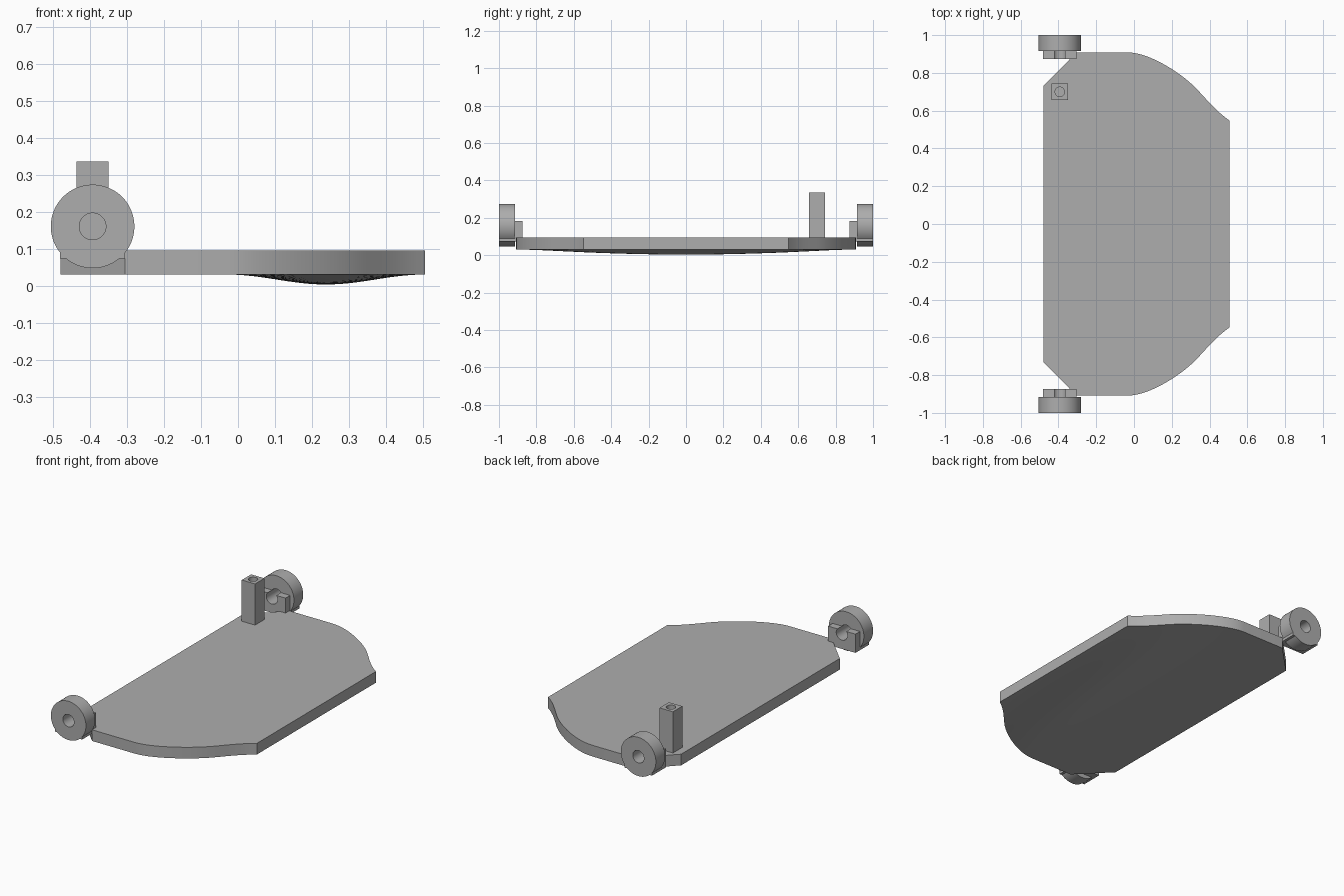
import bpy, bmesh, math
from mathutils import Vector
from mathutils.geometry import interpolate_bezier

if "Cube" in bpy.data.objects:
    bpy.data.objects.remove(bpy.data.objects["Cube"])

grey = bpy.data.materials.new("plain_grey")
grey.use_nodes = True
COLOUR = (0.42, 0.42, 0.42, 1)
grey.diffuse_color = COLOUR
grey.node_tree.nodes["Principled BSDF"].inputs["Base Color"].default_value = COLOUR


def finish(obj, name):
    obj.name = name
    obj.data.materials.clear()
    obj.data.materials.append(grey)
    bpy.ops.object.select_all(action="DESELECT")
    obj.select_set(True)
    bpy.context.view_layer.objects.active = obj
    bpy.ops.object.shade_smooth_by_angle(angle=math.radians(30))


def box(low, high):
    low, high = Vector(low), Vector(high)
    bpy.ops.mesh.primitive_cube_add(size=1, location=(low + high) / 2)
    obj = bpy.context.object
    obj.scale = high - low
    bpy.ops.object.transform_apply(location=False, rotation=False)
    return obj


def cylinder(radius, depth, centre, tilt=0, sides=48):
    bpy.ops.mesh.primitive_cylinder_add(vertices=sides, radius=radius, depth=depth,
                                        location=centre, rotation=(tilt, 0, 0))
    return bpy.context.object


def combine(obj, tool, operation):
    mod = obj.modifiers.new(operation.lower(), "BOOLEAN")
    mod.operation, mod.object, mod.solver = operation, tool, "EXACT"
    bpy.ops.object.select_all(action="DESELECT")
    bpy.context.view_layer.objects.active = obj
    obj.select_set(True)
    bpy.ops.object.modifier_apply(modifier=mod.name)
    bpy.data.objects.remove(tool)


# Deck: rows across its width, flat on top, shallow swell underneath
BASE, TOP, SWELL_START, END = 0.03, 0.095, -0.03, 0.505


def bezier(*points, count):
    return interpolate_bezier(*[Vector((x, y, 0)) for x, y in points], count)


edge = [Vector((-0.48, 0.73, 0)), Vector((-0.305, 0.908, 0))]
edge += bezier((SWELL_START, 0.908), (0.08, 0.908), (0.25, 0.80), (0.33, 0.717), count=15)
edge += bezier((0.33, 0.717), (0.38, 0.665), (0.43, 0.60), (END, 0.548), count=9)[1:]
COLS = 32
bm = bmesh.new()
rows = []
for p in edge:
    u = max(0, (p.x - SWELL_START) / (END - SWELL_START))
    depth = 0.027 * math.sin(math.pi * u) ** 2
    row = []
    for j in range(COLS + 1):
        v = 2 * j / COLS - 1
        row.append(bm.verts.new((p.x, v * p.y, BASE - depth * (1 - v * v))))
    rows.append(row)
for a, b in zip(rows, rows[1:]):
    for j in range(COLS):
        bm.faces.new((a[j], a[j + 1], b[j + 1], b[j]))
rim = ([r[0] for r in rows] + rows[-1][1:-1]
       + [r[-1] for r in reversed(rows)] + rows[0][-2:0:-1])
upper = [bm.verts.new((v.co.x, v.co.y, TOP)) for v in rim]
bm.faces.new(upper)
for i in range(len(rim)):
    k = (i + 1) % len(rim)
    bm.faces.new((rim[i], rim[k], upper[k], upper[i]))
bmesh.ops.recalc_face_normals(bm, faces=bm.faces)
mesh = bpy.data.meshes.new("deck")
bm.to_mesh(mesh)
bm.free()
deck = bpy.data.objects.new("deck", mesh)
bpy.context.collection.objects.link(deck)
finish(deck, "deck")

# Wheel joined to its bracket block, with a bore right through
AXLE_X, AXLE_Z = -0.393, 0.16
for side, name in ((-1, "front_wheel"), (1, "back_wheel")):
    wheel = cylinder(0.113, 0.085, (AXLE_X, side * 0.9575, AXLE_Z), math.pi / 2, 64)
    ys = sorted((side * 0.873, side * 1.0))
    bracket = box((AXLE_X - 0.088, ys[0], 0.073), (AXLE_X + 0.088, ys[1], 0.182))
    combine(wheel, bracket, "UNION")
    bore = cylinder(0.036, 0.4, (AXLE_X, side * 0.95, AXLE_Z), math.pi / 2)
    combine(wheel, bore, "DIFFERENCE")
    finish(wheel, name)

# Square post with a round socket in its top
post = box((-0.436, 0.657, 0.09), (-0.35, 0.743, 0.335))
combine(post, cylinder(0.025, 0.24, (AXLE_X, 0.70, 0.335)), "DIFFERENCE")
finish(post, "post")
